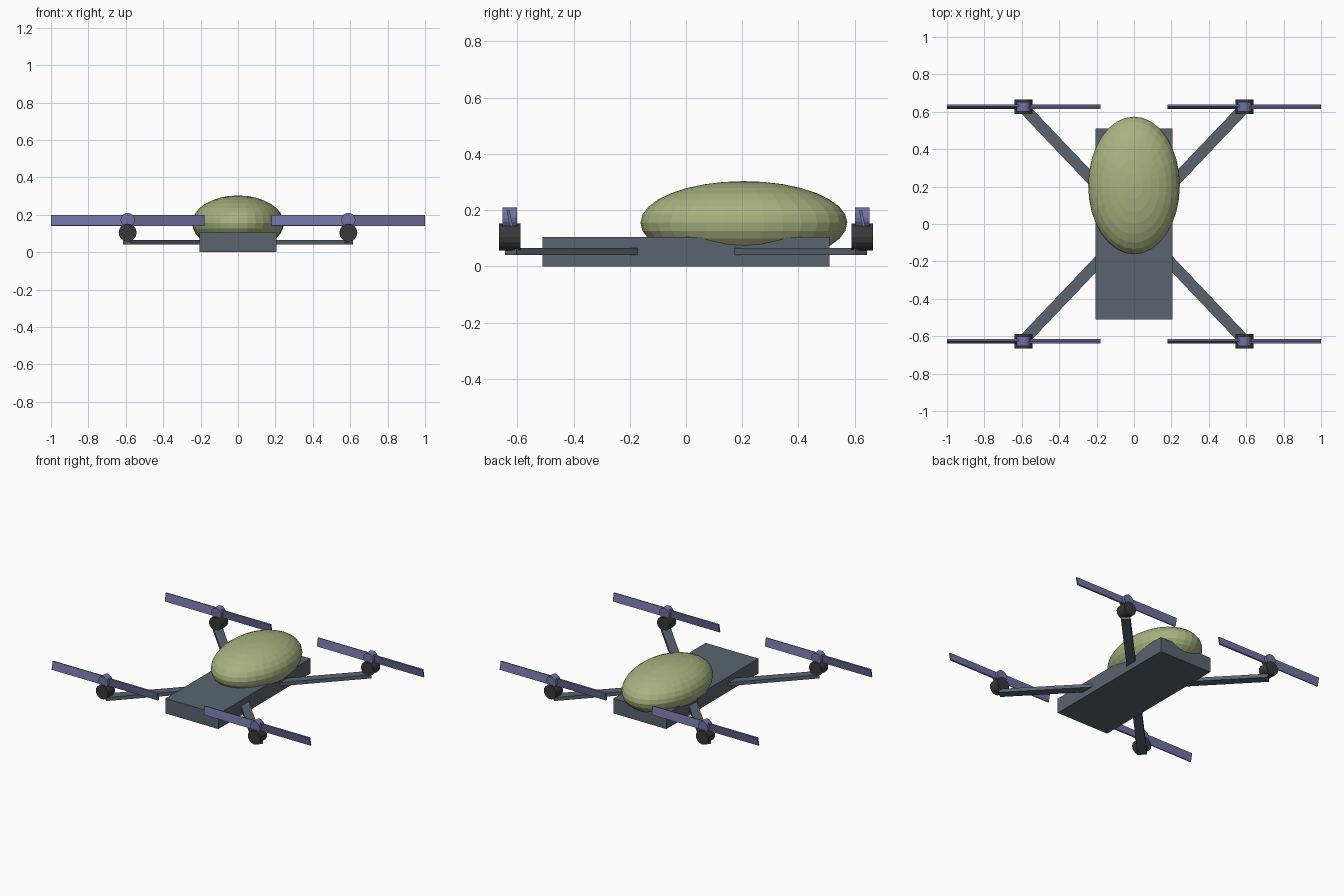
import bpy, math
from mathutils import Matrix, Vector

if "Cube" in bpy.data.objects:
    bpy.data.objects.remove(bpy.data.objects["Cube"])


def material(name, rgb):
    m = bpy.data.materials.new(name)
    m.diffuse_color = (*rgb, 1)
    m.use_nodes = True
    m.node_tree.nodes["Principled BSDF"].inputs["Base Color"].default_value = m.diffuse_color
    return m


SLATE = material("slate", (0.10, 0.13, 0.16))
OLIVE = material("olive", (0.38, 0.45, 0.21))
BLACK = material("black", (0.04, 0.04, 0.04))
VIOLET = material("violet", (0.16, 0.17, 0.36))


def finish(name, mat):
    ob = bpy.context.object
    ob.name = name
    ob.data.materials.append(mat)
    return ob


def box(name, loc, size, mat, rot=(0, 0, 0)):
    bpy.ops.mesh.primitive_cube_add(size=1, location=loc, rotation=rot)
    ob = finish(name, mat)
    ob.scale = size
    return ob


def drum(name, loc, radius, depth, sides, mat):
    # cylinder lying along y
    bpy.ops.mesh.primitive_cylinder_add(vertices=sides, radius=radius, depth=depth,
                                        location=loc, rotation=(math.pi / 2, 0, 0))
    return finish(name, mat)


# Flat hull
box("hull", (0, 0, 0.0525), (0.41, 1.02, 0.105), SLATE)

# Egg-shaped canopy sunk into the rear of the hull
bpy.ops.mesh.primitive_uv_sphere_add(segments=32, ring_count=16, radius=1,
                                     location=(0, 0.206, 0.155))
canopy = finish("canopy", OLIVE)
canopy.scale = (0.245, 0.368, 0.148)

MX, MY = 0.59, 0.627
TILT = math.radians(12)

for sy, end in ((-1, "front"), (1, "back")):
    for sx, side in ((-1, "left"), (1, "right")):
        tag = f"{end}_{side}"
        # Arm running from the hull to the motor
        a, b = Vector((sx * 0.11, sy * 0.116, 0.0525)), Vector((sx * 0.593, sy * 0.624, 0.0525))
        d = b - a
        box(f"arm_{tag}", (a + b) / 2, (d.length, 0.06, 0.025), SLATE,
            (0, 0, math.atan2(d.y, d.x)))
        # Motor and rotor hub
        x, y = sx * MX, sy * MY
        drum(f"motor_{tag}", (x, y, 0.104), 0.048, 0.076, 16, BLACK)
        drum(f"hub_{tag}", (x, y, 0.172), 0.038, 0.052, 16, VIOLET)
        # Two blades pitched in opposite directions
        for s, half in ((-1, "left"), (1, "right")):
            box(f"{half}_blade_{tag}", (x + s * 0.205, y, 0.17), (0.41, 0.01, 0.058),
                VIOLET, (s * TILT, 0, 0))
